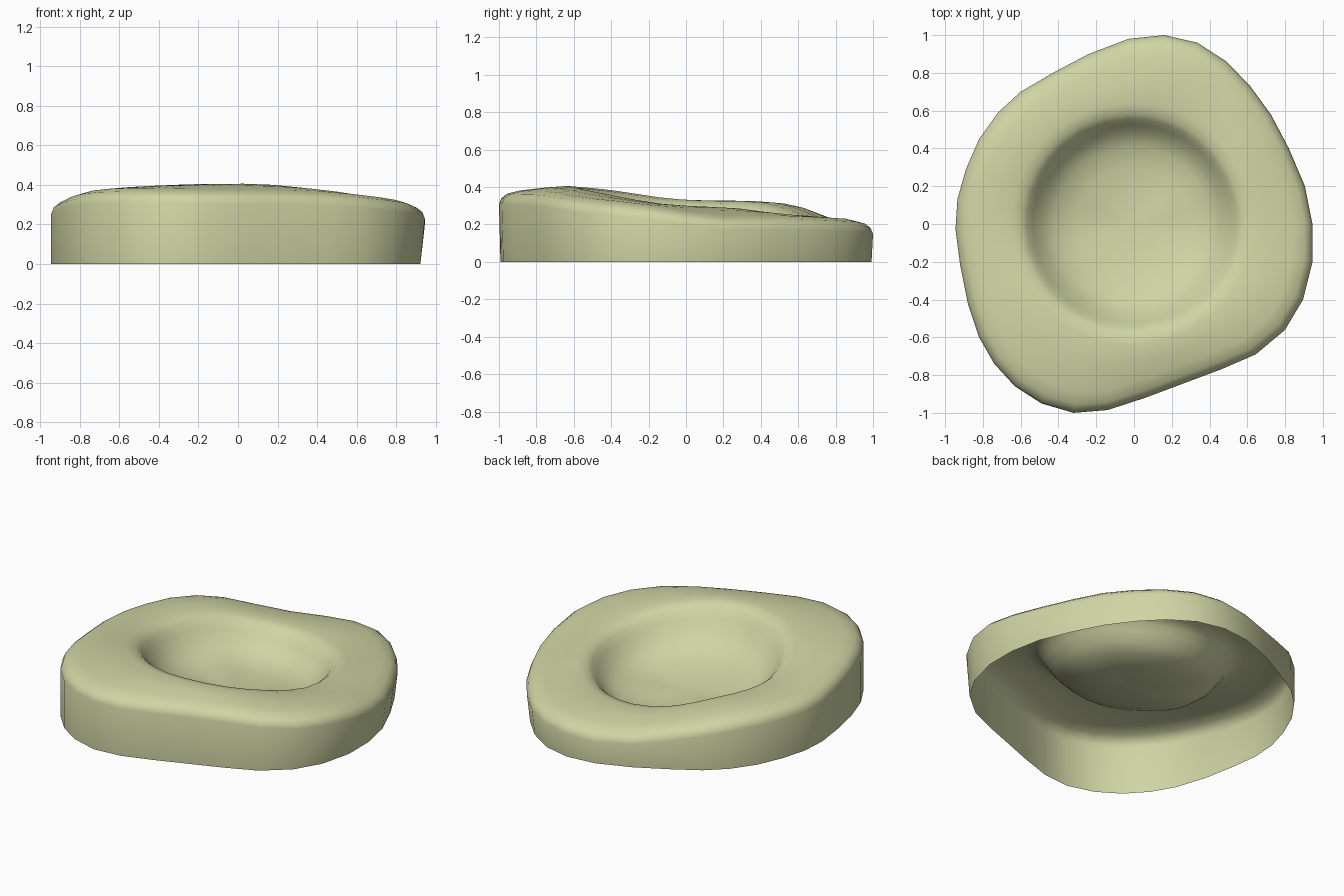
import bpy, bmesh, math

if "Cube" in bpy.data.objects:
    bpy.data.objects.remove(bpy.data.objects["Cube"])

# Outer outline seen from above, counterclockwise
outline = [(.945, 0), (.905, .20), (.82, .40), (.725, .58), (.615, .73), (.49, .86), (.335, .96), (.16, 1.0),
           (-.03, .98), (-.24, .90), (-.43, .80), (-.60, .70), (-.72, .59), (-.82, .45), (-.89, .29), (-.935, .13),
           (-.945, -.03), (-.92, -.22), (-.88, -.42), (-.82, -.60), (-.74, -.74), (-.63, -.86), (-.49, -.95),
           (-.32, -1.0), (-.14, -.985), (.06, -.92), (.26, -.845), (.46, -.77), (.645, -.69), (.80, -.56),
           (.895, -.40), (.945, -.20)]
n = len(outline)

# Gentle waves along the outer and inner rim edges: angle, width (degrees), height
outer_waves = [(142, 24, .035), (100, 20, -.028), (10, 20, -.033), (-35, 20, -.008), (190, 20, -.012),
               (265, 30, -.018)]
inner_waves = [(140, 24, .032), (190, 20, -.012), (-15, 18, -.012), (28, 20, .016), (285, 25, .008)]


def rim_height(x, y, waves):
    # Rim tilts: high at the front, low at the back
    a = math.atan2(y, x)
    h = .322 - .08 * math.sin(a) - .017 * math.cos(a)
    for angle, width, amp in waves:
        d = (math.degrees(a) - angle + 180) % 360 - 180
        h += amp * math.exp(-(d / width) ** 2)
    return h


bm = bmesh.new()
rings = []


def add_ring(points):
    rings.append([bm.verts.new(p) for p in points])


# Open base and rounded outer shoulder
add_ring([(x * .988 - .011, y * .992, 0) for x, y in outline])
for scale, drop in [(1, .08), (.987, .048), (.955, .024), (.89, .007)]:
    add_ring([(x * scale, y * scale, rim_height(x, y, outer_waves) - drop) for x, y in outline])

# Rim blending from the outline into the round bowl: radius, outline share, drop, tilt share
profile = [(.66, .45, 0, 1), (.63, .05, 0, 1), (.585, 0, .012, 1), (.555, 0, .036, 1), (.525, 0, .075, .95),
           (.48, 0, .133, .85), (.41, 0, .186, .65), (.30, 0, .217, .45), (.16, 0, .236, .25)]
for r, share, drop, tilt in profile:
    pts = []
    for x, y in outline:
        a = math.atan2(y, x)
        px = (r * math.cos(a) - .012) * (1 - share) + x * .88 * share
        py = r * math.sin(a) * (1 - share) + y * .88 * share
        h = rim_height(x, y, inner_waves) * (1 - share) + rim_height(x, y, outer_waves) * share
        pts.append((px, py, .322 + (h - .322) * tilt - drop))
    add_ring(pts)

# Skin the rings and close the bowl floor
for lo, hi in zip(rings, rings[1:]):
    for i in range(n):
        j = (i + 1) % n
        bm.faces.new((lo[i], lo[j], hi[j], hi[i]))
centre = bm.verts.new((-.012, 0, .082))
for i in range(n):
    bm.faces.new((rings[-1][i], rings[-1][(i + 1) % n], centre))
for f in bm.faces:
    f.smooth = True

mesh = bpy.data.meshes.new("hollowed_mound")
bm.to_mesh(mesh)
bm.free()
mound = bpy.data.objects.new("hollowed_mound", mesh)
bpy.context.collection.objects.link(mound)

mat = bpy.data.materials.new("pale_green")
mat.diffuse_color = (.62, .66, .37, 1)
mat.use_nodes = True
mat.node_tree.nodes["Principled BSDF"].inputs["Base Color"].default_value = mat.diffuse_color
mesh.materials.append(mat)
